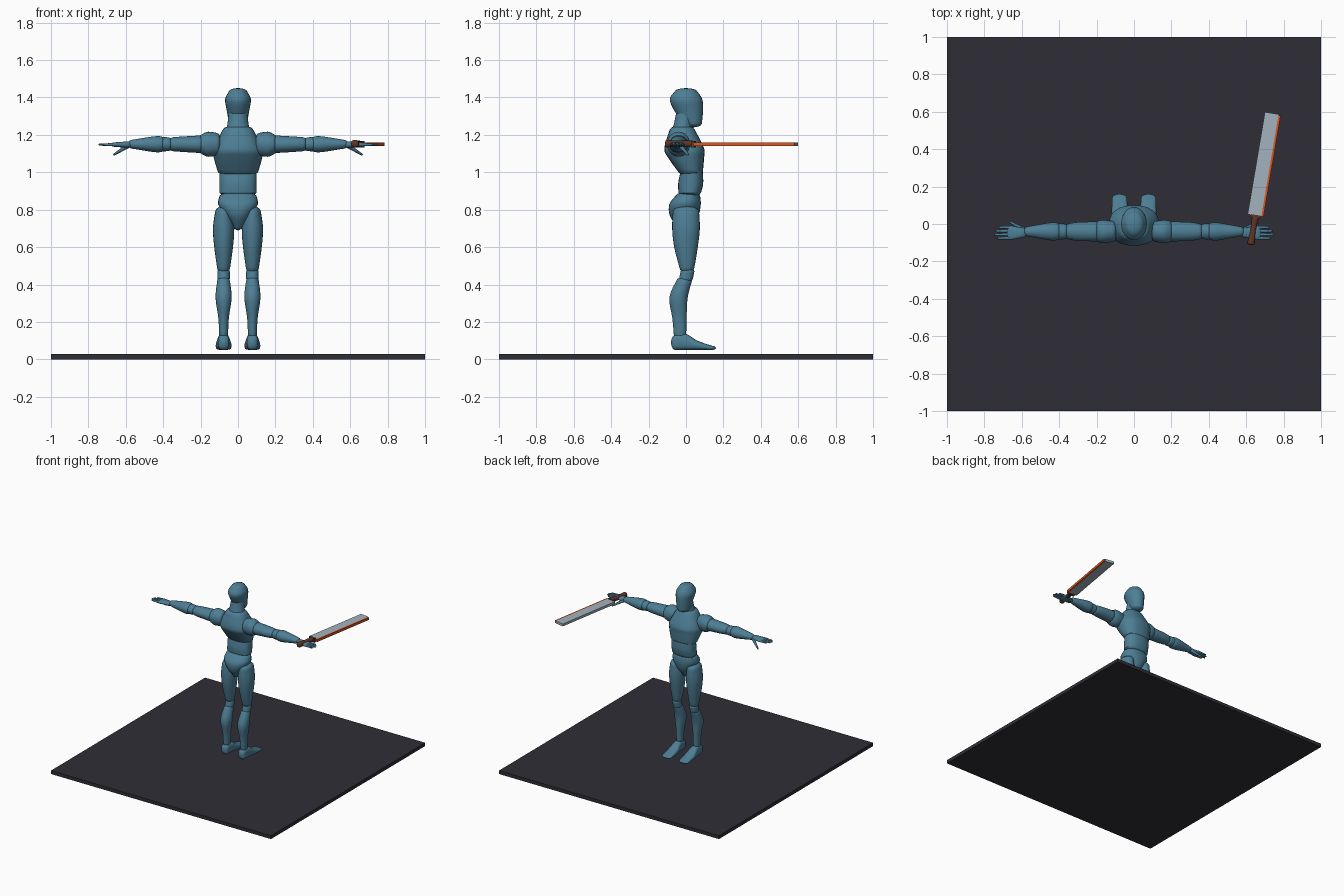
import bpy, bmesh, math
from mathutils import Vector, Matrix

cube = bpy.data.objects.get("Cube")
if cube:
    bpy.data.objects.remove(cube, do_unlink=True)


def material(name, *rgb):
    mat = bpy.data.materials.new(name)
    mat.use_nodes = True
    mat.diffuse_color = (*rgb, 1)
    mat.node_tree.nodes["Principled BSDF"].inputs["Base Color"].default_value = (*rgb, 1)
    return mat


body_blue = material("steel blue", .075, .21, .3)
charcoal = material("charcoal", .028, .027, .037)
silver = material("blade silver", .36, .45, .52)
orange = material("edge orange", .7, .09, .015)
brown = material("grip brown", .12, .035, .018)
at = Matrix.Translation


def finish(name, bm, mat):
    bmesh.ops.recalc_face_normals(bm, faces=bm.faces)
    mesh = bpy.data.meshes.new(name)
    bm.to_mesh(mesh)
    bm.free()
    mesh.materials.append(mat)
    part = bpy.data.objects.new(name, mesh)
    bpy.context.collection.objects.link(part)
    bpy.ops.object.select_all(action="DESELECT")
    part.select_set(True)
    bpy.context.view_layer.objects.active = part
    bpy.ops.object.shade_smooth_by_angle(angle=math.radians(40))


def smooth_sections(rows, steps=4):
    """Catmull-Rom blend between the given cross-sections."""
    path = [rows[0], *rows, rows[-1]]
    sections = []
    for before, start, end, after in zip(path, path[1:], path[2:], path[3:]):
        for step in range(steps):
            t = step / steps
            ease = t * t * (3 - 2 * t)
            sections.append(start.lerp(end, ease)
                            + (end - before) / 2 * t * (1 - t) ** 2
                            - (after - start) / 2 * t * t * (1 - t))
    return sections + [rows[-1]]


def rounded_end(section, reach):
    """Shrink the end section along a quarter ellipse, from the rim to the tip."""
    cap = []
    for degrees in (30, 60, 85):
        angle = math.radians(degrees)
        along, wide, deep, shift = section
        cap.append(Vector((along + reach * math.sin(angle),
                           wide * math.cos(angle), deep * math.cos(angle), shift)))
    return cap


def loft(name, axis, rows, place=Matrix(), side=1, reach=.02, power=1, sides=24, mat=body_blue):
    """Each row: place along the axis, two half sizes and an optional offset of the second."""
    rows = smooth_sections([Vector((*row, 0)[:4]) for row in rows])
    rows = rounded_end(rows[0], -reach)[::-1] + rows + rounded_end(rows[-1], reach)
    across, over = [i for i in range(3) if i != axis]
    bm = bmesh.new()
    rings = []
    for along, wide, deep, shift in rows:
        ring = []
        for k in range(sides):
            angle = math.tau * k / sides
            c, s = math.cos(angle), math.sin(angle)
            co = Vector()
            co[axis] = along
            co[across] = wide * math.copysign(abs(c) ** power, c)
            co[over] = shift + deep * math.copysign(abs(s) ** power, s)
            co = place @ co
            co.x *= side
            ring.append(bm.verts.new(co))
        rings.append(ring)
    for low, high in zip(rings, rings[1:]):
        for k in range(sides):
            bm.faces.new((low[k - 1], low[k], high[k], high[k - 1]))
    bm.faces.new(rings[0])
    bm.faces.new(rings[-1])
    finish(name, bm, mat)


def box(name, size, centre, mat, place=Matrix()):
    bm = bmesh.new()
    bmesh.ops.create_cube(bm, size=1, matrix=place @ at(centre) @ Matrix.Diagonal((*size, 1)))
    finish(name, bm, mat)


# Ground slab
box("ground_slab", (2, 2, .028), (0, 0, .014), charcoal)

# Head and trunk: height, half width, half depth, forward offset
loft("head", 2, [(1.26, .048, .05, .035), (1.33, .06, .077, .014), (1.39, .069, .087), (1.43, .05, .062)])
loft("neck", 2, [(1.19, .08, .06, -.03), (1.25, .058, .052, -.015), (1.33, .05, .05)])
loft("chest", 2, [(1, .107, .065, .025), (1.08, .13, .097), (1.13, .13, .106, -.01),
                  (1.23, .08, .066, -.02)], power=.85)
loft("abdomen", 2, [(.89, .1, .06, .02), (.94, .1, .067, .025), (1, .1, .06, .03)], power=.85)
loft("pelvis", 2, [(.71, .023, .04, -.01), (.77, .07, .077, -.01), (.83, .106, .084, -.005),
                   (.875, .098, .065, .01)], power=.9)

for label, side in ("left", 1), ("right", -1):
    # Leg: height, half width, half depth, forward offset
    hip = at((.077, 0, 0))
    loft(label + "_thigh", 2, [(.49, .035, .04, .005), (.6, .05, .063), (.7, .057, .074), (.79, .045, .07)],
         hip, side, .03)
    loft(label + "_knee", 2, [(.43, .033, .037), (.47, .033, .037, .008)], hip, side)
    loft(label + "_shin", 2, [(.13, .024, .033, -.032), (.22, .028, .038, -.035),
                              (.33, .043, .049, -.04), (.42, .034, .042, -.01)], hip, side)
    # Foot resting on a flat sole: distance forward, half width, half height
    sole = [(-.06, .03, .04), (0, .033, .043), (.06, .042, .025), (.14, .04, .011)]
    loft(label + "_foot", 1, [(*row, row[-1]) for row in sole], at((.077, 0, .05)), side, power=.75)

    # Arm: distance outward, half depth, half height
    arm = at((0, -.04, 1.15))
    loft(label + "_shoulder", 0, [(.11, .055, .06), (.16, .062, .067), (.19, .058, .055)], arm, side)
    loft(label + "_upper_arm", 0, [(.2, .053, .047), (.3, .05, .041), (.35, .042, .037)], arm, side)
    loft(label + "_elbow", 0, [(.37, .041, .037), (.4, .043, .038)], arm, side)
    loft(label + "_forearm", 0, [(.41, .046, .042), (.45, .047, .042), (.57, .026, .023)], arm, side)

    # Hand with four fingers and a lowered thumb
    hand = at((0, -.047, 1.148))
    loft(label + "_palm", 0, [(.59, .025, .017), (.66, .039, .012)], hand, side, power=.8)
    for i, finger in enumerate(("little", "ring", "middle", "index")):
        tip = .715 + .022 * math.sin(i + .3)
        loft(f"{label}_{finger}_finger", 0, [(.66, .009, .009), (tip, .007, .006)],
             hand @ at((0, .019 * (i - 1.5), 0)), side, .01, sides=10)
    lean = Vector((.08, .045, -.05)).to_track_quat("X", "Z").to_matrix().to_4x4()
    loft(label + "_thumb", 0, [(0, .012, .012), (.09, .006, .006)], at((.59, -.03, 1.14)) @ lean,
         side, .01, sides=10)

# Sword laid across the left hand
sword = at((.65, .045, 1.15)) @ Matrix.Rotation(math.radians(-9.6), 4, "Z")
box("sword_blade", (.074, .555, .02), (-.006, .277, 0), silver, sword)
box("sword_edge", (.012, .55, .02), (.037, .275, 0), orange, sword)
box("sword_guard", (.052, .018, .034), (0, -.005, 0), brown, sword)
loft("sword_grip", 1, [(-.15, .02, .02, .003), (-.08, .015, .016, .003), (-.01, .018, .016, .003)],
     sword, reach=.01, power=.7, sides=12, mat=brown)
